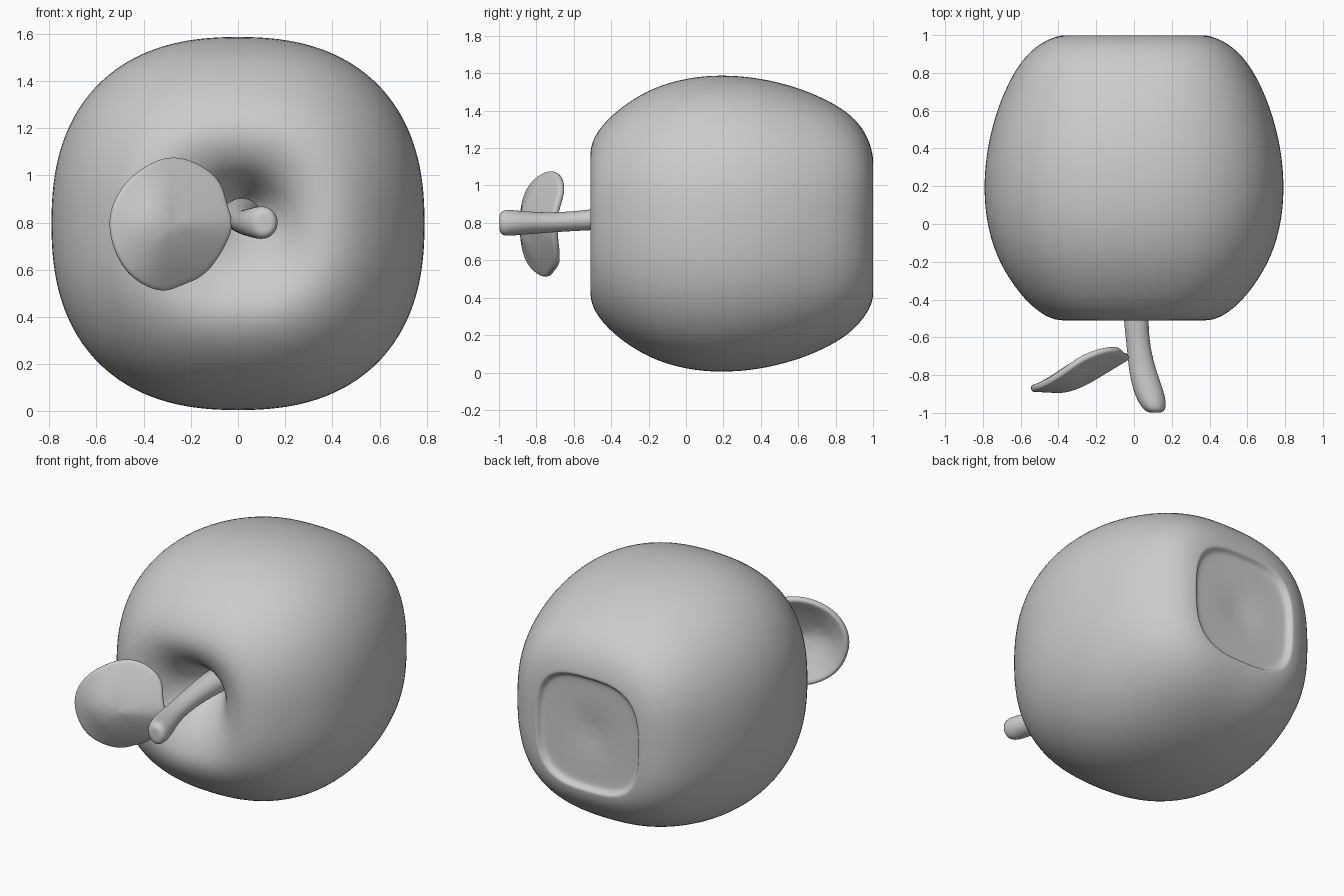
import bpy, bmesh, math
from mathutils import Vector

if "Cube" in bpy.data.objects:
    bpy.data.objects.remove(bpy.data.objects["Cube"])


def make_object(name, bm, subdiv=2):
    bmesh.ops.recalc_face_normals(bm, faces=bm.faces)
    for f in bm.faces:
        f.smooth = True
    mesh = bpy.data.meshes.new(name)
    bm.to_mesh(mesh)
    bm.free()
    ob = bpy.data.objects.new(name, mesh)
    bpy.context.collection.objects.link(ob)
    if subdiv:
        m = ob.modifiers.new("Smooth", 'SUBSURF')
        m.levels = m.render_levels = subdiv
    return ob


def skin(bm, rings):
    """Bridge consecutive vertex rings and fan-close both ends."""
    vs = [[bm.verts.new(p) for p in r] for r in rings]
    n = len(vs[0])
    for a, b in zip(vs, vs[1:]):
        for i in range(n):
            j = (i + 1) % n
            bm.faces.new((a[i], a[j], b[j], b[i]))
    for end in (vs[0], vs[-1]):
        c = bm.verts.new(sum((v.co for v in end), Vector()) / n)
        for i in range(n):
            bm.faces.new((end[i], end[(i + 1) % n], c))


def angles(n):
    return [math.tau * i / n for i in range(n)]


# Fruit body: squarish rings along y (y, radius, squareness, offset x, offset z)
ZC = 0.796
profile = [
    (-0.22, 0.05, 2.0, 0.02, 0.05), (-0.27, 0.09, 2.0, 0.02, 0.04),
    (-0.37, 0.15, 2.0, 0.02, 0.03), (-0.46, 0.23, 2.2, 0.01, 0.01),
    (-0.505, 0.32, 2.4, 0, 0), (-0.515, 0.39, 2.5, 0, 0),
    (-0.49, 0.47, 2.5, 0, 0), (-0.42, 0.56, 2.5, 0, 0),
    (-0.31, 0.65, 2.45, 0, 0), (-0.17, 0.73, 2.4, 0, 0),
    (0.0, 0.78, 2.4, 0, 0), (0.18, 0.797, 2.4, 0, 0),
    (0.38, 0.783, 2.4, 0, 0), (0.58, 0.735, 2.4, 0, 0),
    (0.74, 0.67, 2.5, 0, 0), (0.86, 0.60, 2.6, 0, 0),
    (0.94, 0.52, 2.8, 0, 0), (0.985, 0.44, 3.0, 0, -0.01),
    (1.0, 0.375, 3.1, 0, -0.02), (1.0, 0.36, 3.1, 0, -0.02),
    (0.972, 0.345, 3.1, 0, -0.02), (0.966, 0.32, 3.1, 0, -0.02),
    (0.965, 0.18, 2.4, 0, -0.02), (0.95, 0.05, 2.0, 0, -0.02),
]
rings = []
for y, r, n, dx, dz in profile:
    ring = []
    for t in angles(48):
        c, s = math.cos(t), math.sin(t)
        k = r / (abs(c) ** n + abs(s) ** n) ** (1 / n)
        ring.append(Vector((k * c + dx, y, ZC + dz + k * s)))
    rings.append(ring)
bm = bmesh.new()
skin(bm, rings)
make_object("fruit_body", bm)

# Stem: bent tube with a thicker blunt tip (x, y, z, radius x, radius z)
path = [
    (0.02, -0.18, 0.84, 0.09, 0.08), (0.01, -0.35, 0.83, 0.075, 0.065),
    (0.01, -0.52, 0.815, 0.067, 0.057), (0.025, -0.66, 0.805, 0.064, 0.054),
    (0.045, -0.78, 0.80, 0.076, 0.058), (0.082, -0.90, 0.80, 0.085, 0.068),
    (0.105, -0.97, 0.80, 0.07, 0.076), (0.112, -0.998, 0.80, 0.045, 0.055),
]
bm = bmesh.new()
skin(bm, [[Vector((x + rx * math.cos(t), y, z + rz * math.sin(t))) for t in angles(12)]
          for x, y, z, rx, rz in path])
make_object("stem", bm)

# Leaf: cupped sheet filled inward from its outline (x, z)
outline = [
    (-0.02, 0.80), (-0.05, 0.87), (-0.07, 0.97), (-0.14, 1.03), (-0.21, 1.065),
    (-0.29, 1.08), (-0.37, 1.055), (-0.46, 0.995), (-0.53, 0.90), (-0.555, 0.79),
    (-0.525, 0.67), (-0.47, 0.58), (-0.39, 0.525), (-0.31, 0.505), (-0.24, 0.54),
    (-0.15, 0.57), (-0.08, 0.66), (-0.04, 0.74),
]


def leaf_point(x, z):
    fold = max(0, 1 - abs((z - 0.79) / 0.29) ** 1.4)
    bulge = 0.14 * fold * min(1, max(0, (x + 0.56) / 0.22))
    return Vector((x, -0.87 + 0.58 * (x + 0.56) - bulge, z))


bm = bmesh.new()
cx, cz = -0.28, 0.79
sheet = [[bm.verts.new(leaf_point(cx + (x - cx) * s, cz + (z - cz) * s)) for x, z in outline]
         for s in (1, 0.9, 0.65, 0.35)]
n = len(outline)
for a, b in zip(sheet, sheet[1:]):
    for i in range(n):
        j = (i + 1) % n
        bm.faces.new((a[i], a[j], b[j], b[i]))
centre = bm.verts.new(leaf_point(cx, cz))
for i in range(n):
    bm.faces.new((sheet[-1][i], sheet[-1][(i + 1) % n], centre))
leaf = make_object("leaf", bm, 0)
sol = leaf.modifiers.new("Thickness", 'SOLIDIFY')
sol.thickness = 0.04
sol.offset = 0
sub = leaf.modifiers.new("Smooth", 'SUBSURF')
sub.levels = sub.render_levels = 2
